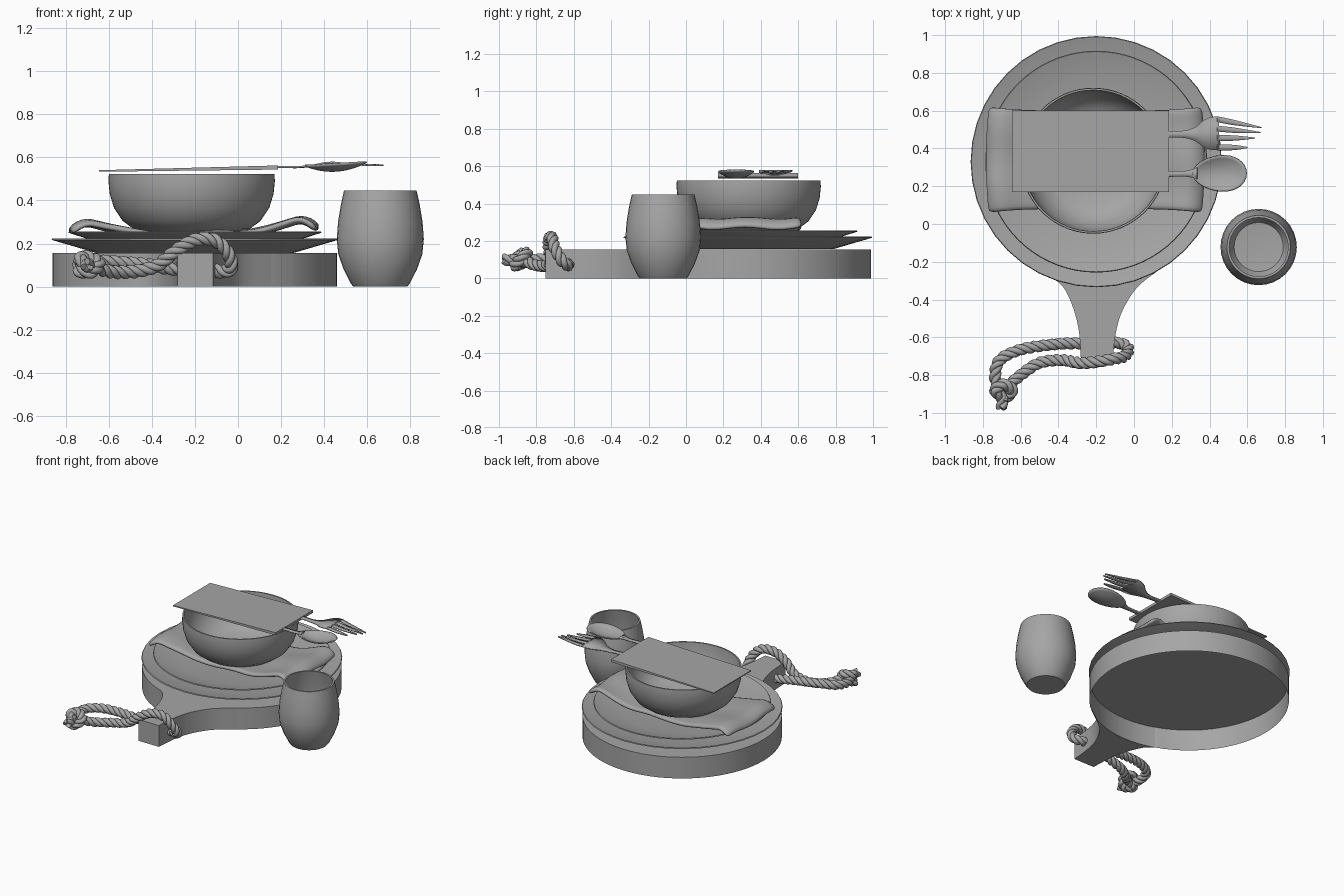
import bpy, bmesh, math
from mathutils import Vector
from mathutils.geometry import interpolate_bezier

cube = bpy.data.objects.get("Cube")
if cube:
    bpy.data.objects.remove(cube, do_unlink=True)

grey = bpy.data.materials.new("warm_grey")
grey.use_nodes = True
grey.diffuse_color = (0.38, 0.38, 0.38, 1)
grey.node_tree.nodes["Principled BSDF"].inputs["Base Color"].default_value = grey.diffuse_color


def finish(name, bm, smooth=35, normals=True):
    bmesh.ops.remove_doubles(bm, verts=bm.verts, dist=0.0001)
    if normals:
        bmesh.ops.recalc_face_normals(bm, faces=bm.faces)
    mesh = bpy.data.meshes.new(name)
    bm.to_mesh(mesh)
    bm.free()
    mesh.materials.append(grey)
    ob = bpy.data.objects.new(name, mesh)
    bpy.context.collection.objects.link(ob)
    bpy.ops.object.select_all(action='DESELECT')
    ob.select_set(True)
    bpy.context.view_layer.objects.active = ob
    if smooth:
        bpy.ops.object.shade_smooth_by_angle(angle=math.radians(smooth))
    return ob


def spline(points, steps):
    """Smooth path through the given points."""
    p = [Vector(q) for q in points]
    out = []
    for i in range(len(p) - 1):
        t0 = (p[i + 1] - p[max(i - 1, 0)]) / 6
        t1 = (p[min(i + 2, len(p) - 1)] - p[i]) / 6
        seg = interpolate_bezier(p[i], p[i] + t0, p[i + 1] - t1, p[i + 1], steps + 1)
        out += seg[:-1]
    return out + [p[-1]]


def lathe(name, cx, cy, profile, segs):
    bm = bmesh.new()
    verts = [bm.verts.new((cx + r, cy, z)) for r, z in profile]
    edges = [bm.edges.new(pair) for pair in zip(verts, verts[1:])]
    bmesh.ops.spin(bm, geom=verts + edges, cent=(cx, cy, 0), axis=(0, 0, 1),
                   angle=math.tau, steps=segs)
    return finish(name, bm)


def sheet(name, nu, nv, shape, thickness, level=0):
    """Surface sampled over u, v in -1..1 and thickened."""
    bm = bmesh.new()
    rows = [[bm.verts.new(shape(2 * i / nu - 1, 2 * j / nv - 1)) for j in range(nv + 1)]
            for i in range(nu + 1)]
    for a, b in zip(rows, rows[1:]):
        for j in range(nv):
            bm.faces.new((a[j], b[j], b[j + 1], a[j + 1]))
    ob = finish(name, bm, 60)
    solid = ob.modifiers.new("Thickness", 'SOLIDIFY')
    solid.thickness = thickness
    solid.offset = 0
    if level:
        sub = ob.modifiers.new("Soft", 'SUBSURF')
        sub.levels = sub.render_levels = level
    return ob


def ribbon(name, stations, thickness=0.008):
    """Flat strip through (x, y, z, half width) stations."""
    path = spline([s[:3] for s in stations], 5)
    width = spline([(s[3], 0, 0) for s in stations], 5)
    n = len(path) - 1

    def shape(u, v):
        k = round((u + 1) / 2 * n)
        return path[k] + Vector((0, v * width[k].x, 0))
    return sheet(name, n, 2, shape, thickness)


# Serving board: round, open underneath, with a flared handle
CX, CY, R, H = -0.2, 0.33, 0.66, 0.155


def arc(a0, a1, n):
    return [Vector((CX + R * math.cos(math.radians(a0 + (a1 - a0) * i / n)),
                    CY + R * math.sin(math.radians(a0 + (a1 - a0) * i / n)), 0))
            for i in range(n + 1)]


rim = arc(-47, 250, 64)
throat = arc(250, 313, 12)
left = spline([rim[-1], (-0.37, -0.34, 0), (-0.32, -0.45, 0), (-0.29, -0.58, 0),
               (-0.28, -0.75, 0)], 4)
right = spline([(-0.115, -0.75, 0), (-0.1, -0.6, 0), (-0.07, -0.48, 0), (-0.01, -0.37, 0),
                (0.05, -0.305, 0), (0.13, -0.245, 0), rim[0]], 4)
bm = bmesh.new()
up = Vector((0, 0, H))
outline = rim + left[1:] + right[:-1]
bm.faces.new([bm.verts.new(p + up) for p in outline])
for p, q in zip(outline, outline[1:] + outline[:1]):
    bm.faces.new([bm.verts.new(c) for c in (p, q, q + up, p + up)])
bm.faces.new([bm.verts.new(p) for p in reversed(left + right[:-1] + throat[:0:-1])])
for p, q in zip(throat, throat[1:]):
    bm.faces.new([bm.verts.new(c) for c in (q, p, p + up * 0.99, q + up * 0.99)])
finish("serving_board", bm, normals=False)

# Two stacked plates
for name, r, z, base, segs in (("large_plate", 0.665, 0.157, 0.46, 40),
                               ("small_plate", 0.587, 0.19, 0.4, 72)):
    lip = z + 0.06
    lathe(name, CX, CY, [(0, z), (base, z), (r, lip), (r - 0.004, lip + 0.006),
                         (base, z + 0.012), (0, z + 0.012)], segs)


# Folded napkin draped over the plates
def napkin(u, v):
    a = abs(u)
    rise = 0.06 * min(1, max(0, (a - 0.35) / 0.5)) ** 1.5
    droop = 0.045 * max(0, (a - 0.86) / 0.14) ** 2
    wave = 0.008 * math.sin(5 * v + 2 * u) * a + 0.005 * math.sin(9 * u) * abs(v)
    return (-0.205 + u * (0.58 - 0.015 * v * v),
            0.34 + v * (0.262 + 0.02 * a ** 4),
            0.24 + rise - droop + wave + (0.012 * a if u > 0 else 0))


sheet("napkin", 28, 12, napkin, 0.03, 1)

# Bowl
lathe("bowl", -0.215, 0.335,
      [(0, 0.252), (0.22, 0.252), (0.27, 0.268), (0.32, 0.305), (0.36, 0.365), (0.38, 0.43),
       (0.386, 0.49), (0.384, 0.522), (0.374, 0.522), (0.37, 0.46), (0.35, 0.385),
       (0.3, 0.315), (0.24, 0.28), (0, 0.27)], 64)

# Cup
lathe("cup", 0.66, -0.122,
      [(0, 0), (0.125, 0), (0.137, 0.015), (0.17, 0.08), (0.195, 0.15), (0.202, 0.22),
       (0.196, 0.3), (0.183, 0.38), (0.168, 0.447), (0.156, 0.447), (0.172, 0.37),
       (0.186, 0.28), (0.188, 0.2), (0.165, 0.1), (0.13, 0.04), (0, 0.03)], 32)

# Cutlery pouch, a thin wedge lying on the bowl
bm = bmesh.new()
bmesh.ops.create_cube(bm, size=1)
for v in bm.verts:
    s = v.co.x + 0.5
    lift = 0.007 + 0.012 * s if v.co.z > 0 else 0
    v.co = (-0.645 + 0.83 * s, 0.385 + v.co.y * 0.43, 0.533 + 0.01 * s + lift)
finish("cutlery_pouch", bm, 0)

# Fork
ribbon("fork_handle", [(0.0, 0.475, 0.553, 0.02), (0.19, 0.475, 0.555, 0.018),
                       (0.27, 0.475, 0.553, 0.02), (0.33, 0.476, 0.558, 0.04),
                       (0.37, 0.478, 0.567, 0.072), (0.41, 0.479, 0.574, 0.087),
                       (0.45, 0.48, 0.576, 0.089)])
for y0, y1, tip in ((0.555, 0.51, 0.675), (0.505, 0.484, 0.67),
                    (0.455, 0.455, 0.64), (0.405, 0.405, 0.6)):
    ribbon("fork_tine", [(0.44, y0, 0.576, 0.015), (0.53, y0 * 0.6 + y1 * 0.4, 0.568, 0.014),
                         (tip, y1, 0.563, 0.003)])

# Spoon
ribbon("spoon_handle", [(0.0, 0.265, 0.553, 0.018), (0.2, 0.265, 0.555, 0.015),
                        (0.28, 0.266, 0.555, 0.016), (0.335, 0.268, 0.562, 0.03)])


def spoon_bowl(u, v):
    r, a = (u + 1) / 2, math.pi * (v + 1)
    x, y = r * math.cos(a), r * math.sin(a)
    return (0.453 + 0.143 * x, 0.268 + (0.094 + 0.014 * x) * y, 0.537 + 0.033 * r * r + 0.008 * x)


sheet("spoon_bowl", 8, 32, spoon_bowl, 0.008)

# Twisted rope: knot, over the handle, through its side and back to the knot
path = spline([(-0.7, -0.975, 0.1), (-0.7, -0.92, 0.1), (-0.735, -0.88, 0.13),
               (-0.69, -0.85, 0.135), (-0.645, -0.88, 0.105), (-0.68, -0.915, 0.07),
               (-0.735, -0.885, 0.075), (-0.67, -0.86, 0.09), (-0.6, -0.8, 0.07),
               (-0.5, -0.735, 0.068), (-0.38, -0.72, 0.095), (-0.29, -0.735, 0.165),
               (-0.2, -0.73, 0.215), (-0.11, -0.715, 0.215), (-0.05, -0.7, 0.16),
               (-0.03, -0.66, 0.09), (-0.07, -0.632, 0.07), (-0.14, -0.63, 0.08),
               (-0.28, -0.632, 0.08), (-0.42, -0.637, 0.1), (-0.6, -0.665, 0.115),
               (-0.71, -0.72, 0.11), (-0.735, -0.8, 0.1), (-0.72, -0.87, 0.1),
               (-0.69, -0.94, 0.1)], 12)
data = bpy.data.curves.new("rope", 'CURVE')
data.dimensions = '3D'
data.bevel_depth = 0.0165
data.bevel_resolution = 2
data.use_fill_caps = True
data.materials.append(grey)
for strand in range(3):
    line = data.splines.new('POLY')
    line.points.add(len(path) - 1)
    side, turn = Vector((0, 0, 1)), strand * math.tau / 3
    for i, p in enumerate(path):
        along = (path[min(i + 1, len(path) - 1)] - path[max(i - 1, 0)]).normalized()
        side = (side - along * side.dot(along)).normalized()
        if i:
            turn += (p - path[i - 1]).length * math.tau / 0.13
        off = side * math.cos(turn) + along.cross(side) * math.sin(turn)
        line.points[i].co = (*(p + off * 0.0165), 1)
    line.use_smooth = True
bpy.context.collection.objects.link(bpy.data.objects.new("rope", data))
